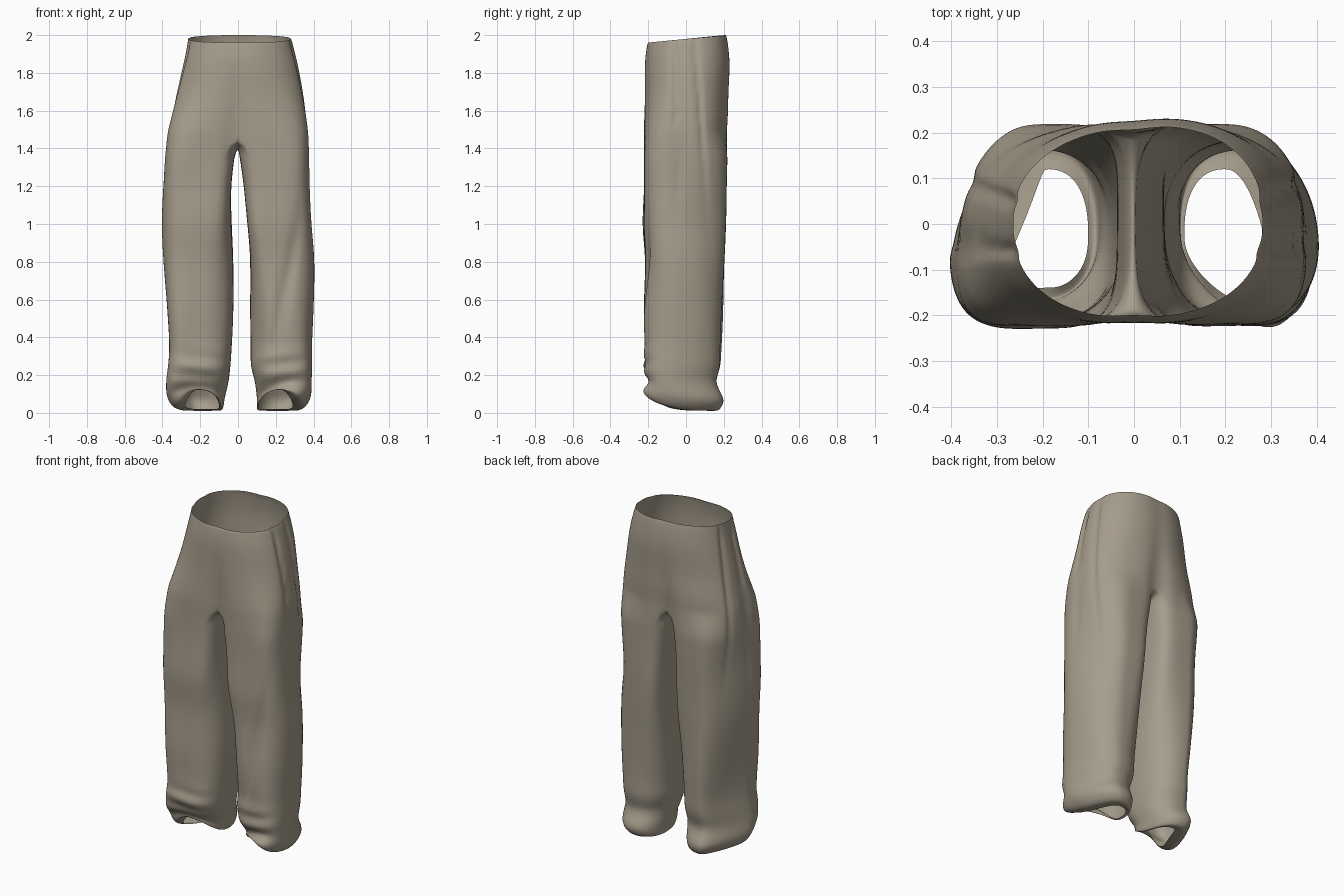
import bpy
import bmesh
import math

cube = bpy.data.objects.get("Cube")
if cube:
    bpy.data.objects.remove(cube)

RING = 72      # points around one leg
INNER = 13     # points each side of the inseam that form the crotch
OUTER = RING - 2 * INNER
CROTCH_Z = 1.41

# Leg sections: back height, front lift, front y, back y, right outer/inner x, left outer/inner x
LEG = [
    (.02, .11, -.165, .12, .28, .10, .29, .11),
    (.012, .11, -.195, .17, .335, .08, .345, .10),
    (.07, .08, -.19, .2, .375, .07, .385, .10),
    (.16, .04, -.21, .16, .38, .05, .39, .09),
    (.25, .02, -.22, .18, .37, .04, .395, .07),
    (.36, 0, -.215, .185, .365, .035, .395, .07),
    (.55, 0, -.22, .195, .38, .03, .4, .065),
    (.8, 0, -.21, .205, .4, .03, .4, .06),
    (1, 0, -.225, .21, .405, .035, .385, .045),
    (1.2, 0, -.22, .215, .395, .035, .38, .03),
    (1.36, 0, -.22, .22, .387, .018, .378, .008),
]
# Hip sections: height, tilt, front y, back y, right x, left x, centre seam depth
HIPS = [
    (1.48, 0, -.22, .22, .375, .374, .03),
    (1.58, 0, -.22, .225, .352, .364, .02),
    (1.7, 0, -.22, .225, .327, .348, .01),
    (1.85, 0, -.22, .23, .293, .32, .004),
    (1.95, -.01, -.21, .22, .271, .293, .004),
    (1.98, -.02, -.205, .212, .266, .283, .006),
]


def resample(rows, steps):
    """Smooth spline through the section table."""
    out = []
    last = len(rows) - 1
    for k in range(last):
        a, b, c, d = (rows[min(max(k + o, 0), last)] for o in (-1, 0, 1, 2))
        for n in range(steps):
            t = n / steps
            out.append([q + t / 2 * (r - p + t * (2 * p - 5 * q + 4 * r - s
                        + t * (3 * (q - r) + s - p)))
                        for p, q, r, s in zip(a, b, c, d)])
    return out + [list(rows[-1])]


def power(v, e):
    return math.copysign(abs(v) ** e, v)


def bump(v, width):
    return math.exp(-(v / width) ** 2)


def step(v, width):
    return 1 / (1 + math.exp(-max(-30, min(30, v / width))))


def side_pleat(y, z):
    """Inward depth of the tucked strip running down the outer side."""
    drop = max(0, 1.95 - z)
    front, back = -.06 + .02 * drop, .05 + .07 * drop
    fade = step(z - 1.2, .12) * (1 - .6 * step(z - 1.93, .01))
    strip = step(y - front, .004) * step(back - y, .004)
    grooves = bump(y - front, .012) + bump(y - back, .012)
    return fade * (.005 * strip + .017 * grooves)


def forward_lean(side, z):
    """The outer side of each leg sits forward, leaving a rounder back corner."""
    return (.04 if side > 0 else .065) * step(1.6 - z, .1)


def leg_point(row, i, side):
    z0, lift, yf, yb, r_out, r_in, l_out, l_in = row
    out, inn = (l_out, l_in) if side > 0 else (r_out, r_in)
    a = math.tau * i / RING
    c, s = math.cos(a), math.sin(a)
    # the inseam side is square, so the legs nearly meet at front and back
    e = .85 - (.4 * step(z0 - .75, .14) if c > 0 else .12 * step(z0 - 1.2, .08))
    c, s = power(c, e), power(s, e)
    outer = max(0, -c)
    x = (out + inn) / 2 - (out - inn) / 2 * c
    y = (yf + yb) / 2 - (yb - yf) / 2 * s
    y -= forward_lean(side, z0) * outer ** 2
    z = z0 + lift * ((s + 1) / 2) ** 3
    # the outer back corner tapers in, and the left hem opens outward
    x -= (.02 if side > 0 else .06) * outer * max(0, -s) * step(1.2 - z, .08)
    hem = max(0, s) * step(.07 - z0, .02)
    y += hem * (.6 * (.22 - x) if side > 0 else .03)
    # long soft folds down the leg, and stacked folds above the hem
    drape = .006 * math.sin(3 * a + 4 * z + side) * step(z - .3, .06) * step(1.1 - z, .06)
    stack = .011 * math.sin(z * 62 + side + c) * bump(z - .24, .1) * max(0, s)
    y -= (drape + stack) * s
    x += drape * -c
    # diagonal crease on the front of the left leg
    if side > 0:
        y += .022 * bump(x - .12 - .2 * z, .03) * bump(z - .65, .35) * max(0, s)
    x -= side_pleat(y, z) * outer
    return side * x, y, z


def hip_point(row, j, side):
    z0, tilt, yf, yb, right, left, seam = row
    a = math.pi * (j / OUTER - .5)
    # square above the legs, rounding off towards the waist
    e = .87 - .27 * step(1.6 - z0, .06)
    c, s = power(math.cos(a), e), power(math.sin(a), e)
    x = (left if side > 0 else right) * c
    y = (yf + yb) / 2 + (yb - yf) / 2 * s
    y -= math.copysign(seam, s) * bump(x, .05) * abs(s)
    y -= forward_lean(side, z0) * c ** 2
    # the seat is fuller on the left
    y += .07 * side * x * max(0, s) * step(z0 - 1.65, .05)
    z = z0 - tilt * s
    x -= side_pleat(y, z) * c ** 2
    return side * x, y, z


def crotch_point(front, back, k):
    """Saddle curve under the body, from the back seam to the front seam."""
    t = k / (2 * INNER)
    y = back[1] + (front[1] - back[1]) * t
    return 0, y, CROTCH_Z + (front[2] - CROTCH_Z) * (2 * t - 1) ** 2


bm = bmesh.new()


def bridge(low, high, side):
    for n in range(len(low) - 1):
        quad = [low[n], low[n + 1], high[n + 1], high[n]]
        bm.faces.new(quad if side > 0 else quad[::-1])


def add_ring(points):
    return [bm.verts.new(p) for p in points]


# Build each half: leg tube, crotch ring, then half of the hips
for side in (-1, 1):
    rings = [add_ring(leg_point(row, i, side) for i in range(RING))
             for row in resample(LEG, 3)]
    hip_rows = resample(HIPS, 3)
    base = [hip_point(hip_rows[0], j, side) for j in range(OUTER + 1)]
    crotch = [base[i - INNER] if INNER <= i <= RING - INNER
              else crotch_point(base[0], base[-1], (i + INNER) % RING)
              for i in range(RING)]
    rings.append(add_ring(crotch))
    for low, high in zip(rings, rings[1:]):
        bridge(low + low[:1], high + high[:1], side)
    previous = rings[-1][INNER:RING - INNER + 1]
    for row in hip_rows[1:]:
        current = add_ring(hip_point(row, j, side) for j in range(OUTER + 1))
        bridge(previous, current, side)
        previous = current

# Sew the two halves along the centre seam
seam_verts = [v for v in bm.verts if abs(v.co.x) < 1e-5]
bmesh.ops.remove_doubles(bm, verts=seam_verts, dist=1e-4)
bmesh.ops.recalc_face_normals(bm, faces=bm.faces)

mesh = bpy.data.meshes.new("trousers")
bm.to_mesh(mesh)
bm.free()
trousers = bpy.data.objects.new("trousers", mesh)
bpy.context.collection.objects.link(trousers)

# Cloth colour
cloth = bpy.data.materials.new("beige_cloth")
cloth.use_nodes = True
colour = (.38, .335, .26, 1)
cloth.diffuse_color = colour
shader = next(n for n in cloth.node_tree.nodes if n.type == "BSDF_PRINCIPLED")
shader.inputs["Base Color"].default_value = colour
shader.inputs["Roughness"].default_value = .9
mesh.materials.append(cloth)

# Smooth finish
mesh.polygons.foreach_set("use_smooth", [True] * len(mesh.polygons))
soften = trousers.modifiers.new("soften", "SUBSURF")
soften.levels = soften.render_levels = 1
